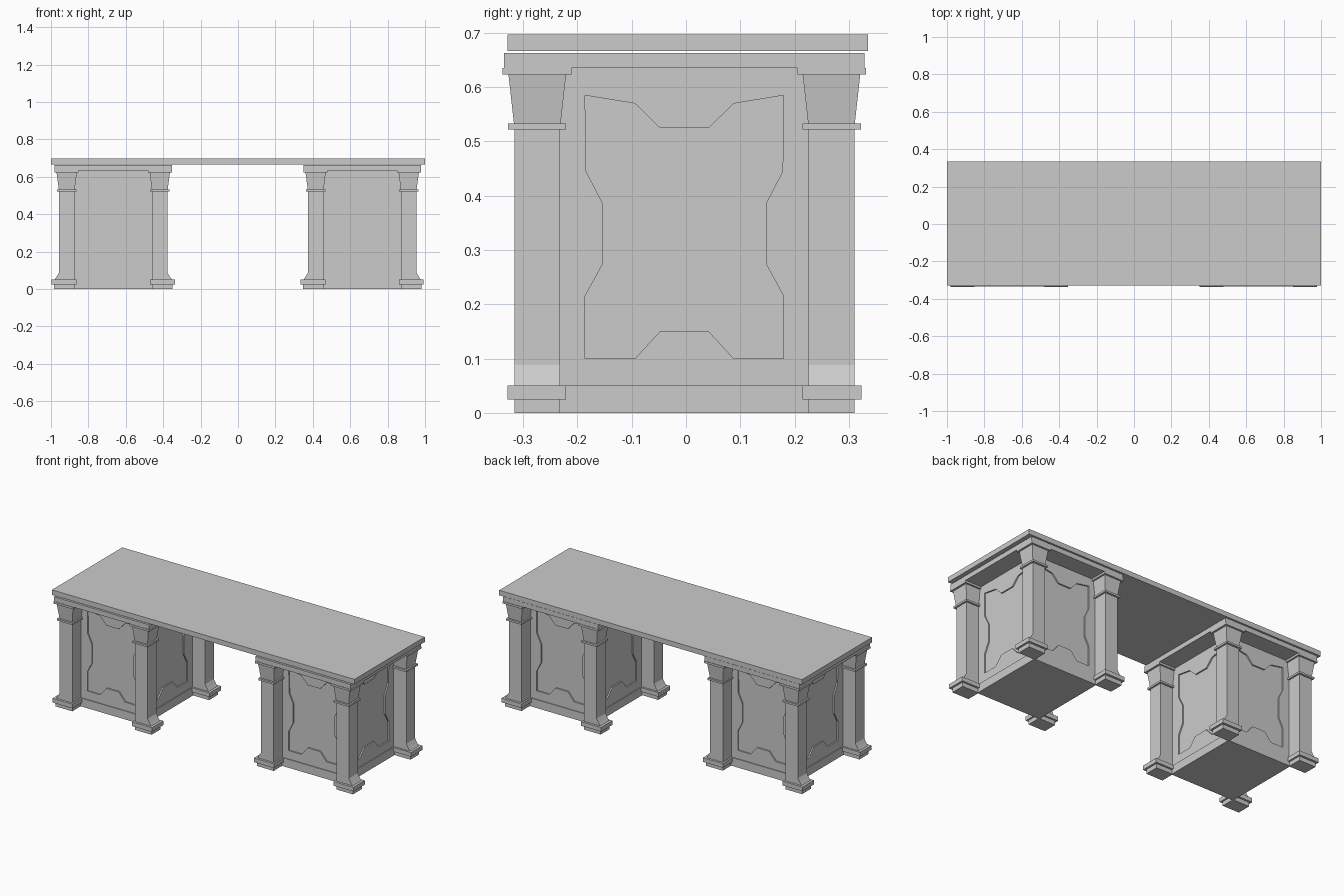
import bpy, bmesh

if "Cube" in bpy.data.objects:
    bpy.data.objects.remove(bpy.data.objects["Cube"])

PED_Y = -0.003


def finish(name, bm):
    bmesh.ops.recalc_face_normals(bm, faces=bm.faces)
    me = bpy.data.meshes.new(name)
    bm.to_mesh(me)
    bm.free()
    ob = bpy.data.objects.new(name, me)
    bpy.context.collection.objects.link(ob)
    return ob


def loft(bm, rings):
    """Skin a stack of equal-length vertex rings and cap both ends."""
    loops = [[bm.verts.new(p) for p in ring] for ring in rings]
    n = len(loops[0])
    for a, b in zip(loops, loops[1:]):
        for i in range(n):
            j = (i + 1) % n
            bm.faces.new((a[i], a[j], b[j], b[i]))
    bm.faces.new(loops[0])
    bm.faces.new(loops[-1])


def rect(x0, x1, y0, y1, z):
    return [(x0, y0, z), (x1, y0, z), (x1, y1, z), (x0, y1, z)]


def box(name, cx, cy, hx, hy, z0, z1):
    bm = bmesh.new()
    loft(bm, [rect(cx - hx, cx + hx, cy - hy, cy + hy, z) for z in (z0, z1)])
    return finish(name, bm)


# column section by height: z, x inner, x outer, y inner, y outer
COLUMN = [
    (0.000, 0.207, 0.317, 0.229, 0.313), (0.025, 0.207, 0.317, 0.229, 0.313),
    (0.025, 0.197, 0.329, 0.218, 0.326), (0.050, 0.197, 0.329, 0.218, 0.326),
    (0.050, 0.207, 0.314, 0.229, 0.313), (0.066, 0.207, 0.303, 0.229, 0.313),
    (0.088, 0.207, 0.290, 0.229, 0.313), (0.522, 0.207, 0.290, 0.229, 0.313),
    (0.522, 0.197, 0.300, 0.218, 0.325), (0.533, 0.197, 0.300, 0.218, 0.325),
    (0.533, 0.206, 0.291, 0.228, 0.314), (0.623, 0.195, 0.303, 0.218, 0.324),
    (0.623, 0.185, 0.315, 0.208, 0.335), (0.635, 0.185, 0.315, 0.208, 0.335),
]

# upper-right and lower-right quarters of the shaped panel: across, z
PANEL_HALF = [
    (0.045, 0.525), (0.091, 0.570), (0.183, 0.585), (0.181, 0.445),
    (0.150, 0.385), (0.150, 0.275), (0.183, 0.215), (0.183, 0.100),
    (0.091, 0.100), (0.045, 0.150),
]
PANEL = PANEL_HALF + [(-u, z) for u, z in reversed(PANEL_HALF)]
BODY_X, BODY_Y, RECESS = 0.207, 0.229, 0.008


def cabinet_body(name, cx):
    body = box(name, cx, PED_Y, BODY_X, BODY_Y, 0.0, 0.636)
    # shaped recess on each of the four sides
    bm = bmesh.new()
    for s in (-1, 1):
        depths = (s * -RECESS, s * 0.05)
        loft(bm, [[(cx + u * 0.91, PED_Y + s * BODY_Y + d, z) for u, z in PANEL]
                  for d in depths])
        loft(bm, [[(cx + s * BODY_X + d, PED_Y + u, z) for u, z in PANEL]
                  for d in depths])
    cutter = finish("panel_cutter", bm)
    cutter.hide_render = True
    mod = body.modifiers.new("panels", 'BOOLEAN')
    mod.operation = 'DIFFERENCE'
    mod.solver = 'EXACT'
    mod.object = cutter
    dg = bpy.context.evaluated_depsgraph_get()
    me = bpy.data.meshes.new_from_object(body.evaluated_get(dg))
    body.modifiers.clear()
    body.data = me
    bpy.data.objects.remove(cutter)


def pedestal(side, cx):
    cabinet_body(side + "_cabinet", cx)
    box(side + "_skirting", cx, PED_Y, BODY_X + 0.005, BODY_Y + 0.005, 0.0, 0.05)
    box(side + "_cornice", cx, PED_Y, 0.314, 0.332, 0.635, 0.663)
    # four corner columns
    for sx, xn in ((-1, "left"), (1, "right")):
        for sy, yn in ((-1, "front"), (1, "back")):
            bm = bmesh.new()
            loft(bm, [rect(cx + sx * xi, cx + sx * xo,
                           PED_Y + sy * yi, PED_Y + sy * yo, z)
                      for z, xi, xo, yi, yo in COLUMN])
            finish(f"{side}_column_{yn}_{xn}", bm)


pedestal("left", -0.667)
pedestal("right", 0.664)

# desk top
box("desk_top", 0, 0.003, 1.0, 0.332, 0.667, 0.697)
